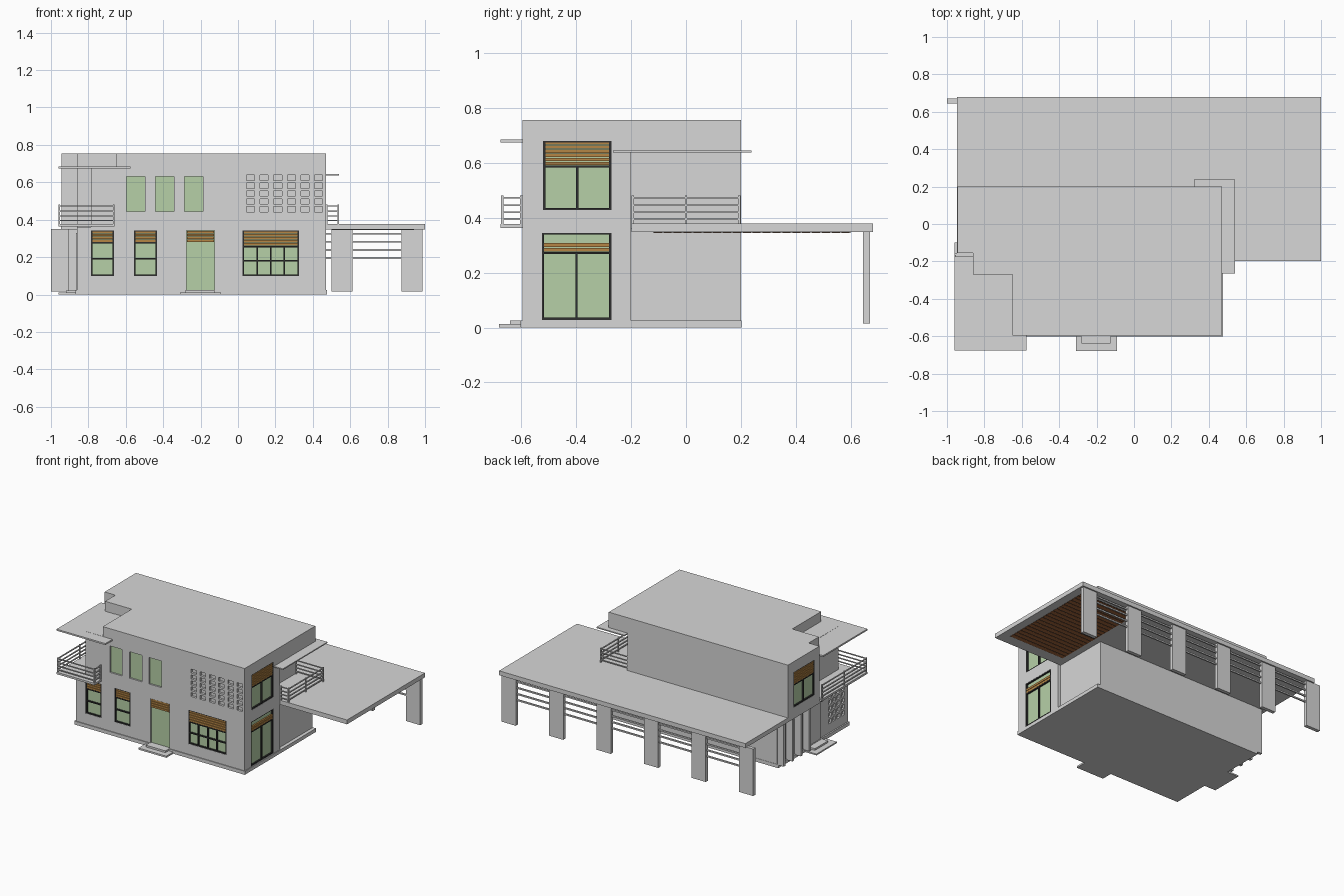
import bpy, bmesh

if "Cube" in bpy.data.objects:
    bpy.data.objects.remove(bpy.data.objects["Cube"])

def mat(name, r, g, b):
    m = bpy.data.materials.new(name)
    m.diffuse_color = (r, g, b, 1)
    m.use_nodes = True
    m.node_tree.nodes["Principled BSDF"].inputs["Base Color"].default_value = m.diffuse_color
    return m

GREY = mat("grey_plaster", .68, .68, .68)
GLASS = mat("green_glass", .47, .63, .39)
WOOD = mat("wood", .47, .24, .06)
SOFFIT = mat("red_brown_wood", .36, .13, .045)
DARK = mat("dark_frame", .03, .03, .03)

def finish(name, bm, m):
    me = bpy.data.meshes.new(name)
    bmesh.ops.recalc_face_normals(bm, faces=bm.faces)
    bm.to_mesh(me)
    bm.free()
    me.materials.append(m)
    ob = bpy.data.objects.new(name, me)
    bpy.context.collection.objects.link(ob)
    return ob

def boxes(name, m, items):
    """One object from a list of (x0,x1,y0,y1,z0,z1) boxes."""
    bm = bmesh.new()
    for x0, x1, y0, y1, z0, z1 in items:
        vs = bmesh.ops.create_cube(bm, size=1)['verts']
        bmesh.ops.scale(bm, vec=(abs(x1-x0), abs(y1-y0), abs(z1-z0)), verts=vs)
        bmesh.ops.translate(bm, vec=((x0+x1)/2, (y0+y1)/2, (z0+z1)/2), verts=vs)
    return finish(name, bm, m)

def prism(name, m, pts, z0, z1):
    bm = bmesh.new()
    f = bm.faces.new([bm.verts.new((x, y, z0)) for x, y in pts])
    top = bmesh.ops.extrude_face_region(bm, geom=[f])['geom']
    bmesh.ops.translate(bm, vec=(0, 0, z1-z0), verts=[v for v in top if isinstance(v, bmesh.types.BMVert)])
    return finish(name, bm, m)

def cut(ob, cutter):
    md = ob.modifiers.new("openings", 'BOOLEAN')
    md.object = cutter
    md.operation = 'DIFFERENCE'
    md.solver = 'EXACT'
    cutter.hide_render = True
    cutter.hide_set(True)

# Walls
FRONT, RIGHT, LEFT_UP = -.596, .47, -.945
ground = prism("ground_storey", GREY, [(-.86, -.596), (.47, -.596), (.47, -.2), (.45, -.2),
                                       (.45, .2), (-.86, .2)], .02, .36)
upper = prism("upper_storey", GREY, [(.47, -.596), (.47, -.2), (.32, -.2), (.32, .2), (-.945, .2),
                                     (-.945, -.155), (-.86, -.155), (-.86, -.27), (-.785, -.27),
                                     (-.785, -.596)], .36, .685)
band = prism("roof_band", GREY, [(.47, -.596), (.47, .2), (-.945, .2), (-.945, -.155), (-.86, -.155),
                                 (-.86, -.27), (-.65, -.27), (-.65, -.596)], .685, .755)
boxes("terrace_lintel", GREY, [(.32, .47, -.2, .2, .64, .685)])
boxes("base_plinth", GREY, [(-.87, .475, -.602, .202, 0, .025)])
boxes("front_step", GREY, [(-.31, -.09, -.68, -.59, 0, .012), (-.28, -.125, -.64, -.59, .012, .025)])
boxes("side_step", GREY, [(-.96, -.86, -.33, -.1, 0, .01), (-.92, -.86, -.29, -.14, .01, .022)])

# Flat canopies and balcony floor
boxes("left_canopy", GREY, [(-.96, -.575, -.675, -.175, .673, .684)])
boxes("right_canopy", GREY, [(.32, .54, -.265, .238, .637, .645)])
boxes("left_balcony_floor", GREY, [(-.96, -.66, -.675, -.155, .363, .377)])

# Carport: roof, wall columns, rails and wooden soffit
boxes("carport_roof", GREY, [(-.945, 1, -.199, .68, .347, .378)])
boxes("carport_columns", GREY, [(-1+.375*i, -.888+.375*i, .645, .67, .015, .35) for i in range(6)])
boxes("carport_rails", GREY, [(-.95, .93, .652, .662, z-.005, z+.005) for z in (.195, .238, .282, .325)])
boxes("soffit_panel", DARK, [(.5, .94, -.12, .6, .3462, .35)])
boxes("soffit_slats", SOFFIT, [(.5, .94, -.117+.036*i, -.088+.036*i, .345, .35) for i in range(20)])

# Railings
def railing(name, path):
    items, r = [], .004
    for (xa, ya), (xb, yb) in zip(path, path[1:]):
        for z in (.395, .42, .445, .473):
            items.append((min(xa, xb)-r, max(xa, xb)+r, min(ya, yb)-r, max(ya, yb)+r, z-.003, z+.003))
        for t in ((0, .5, 1) if abs(xb-xa)+abs(yb-ya) > .35 else (0, 1)):
            x, y = xa+(xb-xa)*t, ya+(yb-ya)*t
            items.append((x-.004, x+.004, y-.004, y+.004, .37, .48))
    boxes(name, GREY, items)

railing("left_balcony_railing", [(-.665, -.6), (-.665, -.669), (-.955, -.669), (-.955, -.17)])
railing("terrace_railing", [(.475, -.194), (.535, -.194), (.535, .194), (.325, .194)])

# Windows set in recesses: side picks the wall, a runs along it, d is depth range behind the wall face
openings = {'ground': [], 'upper': []}

def plate(side, a0, a1, z0, z1, d0, d1):
    if side == 'F':
        return (a0, a1, FRONT+d0, FRONT+d1, z0, z1)
    x, s = (RIGHT, 1) if side == 'R' else (LEFT_UP, -1)
    return (x-s*d0, x-s*d1, a0, a1, z0, z1)

def window(name, side, a0, a1, z0, z1, wood=None, cols=0, rows=1, fill=1, pitch=.016, w=.004):
    openings['ground' if z1 < .36 else 'upper'].append(plate(side, a0, a1, z0, z1, -.03, .016))
    boxes(name+"_glass", GLASS, [plate(side, a0, a1, z0, z1, .012, .018)])
    top = wood or z1
    if wood:
        n = max(4, round((z1-wood)/pitch))
        p = (z1-wood)/n
        boxes(name+"_louvers", WOOD, [plate(side, a0+.003, a1-.003, wood+p*i+.001, wood+p*(i+.88), .002, .014)
                                      for i in range(round(n*fill))])
    if cols:
        v = [a0+w+(a1-a0-2*w)*i/cols for i in range(cols+1)]
        h = [z0+w+(top-z0-2*w)*i/rows for i in range(rows+1)]
        boxes(name+"_frame", DARK,
              [plate(side, a-w, a+w, z0, z1 if i in (0, cols) else top, .001, .013) for i, a in enumerate(v)] +
              [plate(side, a0, a1, z-w, z+w, .0015, .013) for z in h + [z1-w/2]])

window("front_window_a", 'F', -.785, -.662, .1, .342, .28, 1, 2)
window("front_window_b", 'F', -.557, -.433, .1, .342, .28, 1, 2)
window("front_door", 'F', -.275, -.125, .025, .342, .28)
window("front_wide_window", 'F', .025, .325, .1, .342, .26, 4, 2)
for i, x in enumerate((-.595, -.44, -.285)):
    window("upper_front_window_%d" % i, 'F', x, x+.098, .443, .632)
window("right_lower_window", 'R', -.525, -.272, .028, .345, .275, 2, fill=.6)
window("right_upper_window", 'R', -.52, -.272, .428, .68, .59, 2)
window("left_upper_window", 'L', -.1, .14, .428, .68, .59, 2)

# Vertical fins on the left ground wall, and the doors
boxes("left_fins", GREY, [(-.91, -.855, y-.01, y+.01, .02, .355) for y in (-.1, -.005, .09, .188)])
boxes("side_door", GREY, [(-.866, -.855, -.28, -.15, .025, .33)])
boxes("balcony_door", GREY, [(-.845, -.787, -.277, -.265, .375, .645)])

# Shallow square recesses in the front and left walls, cut together with the window openings
cut(upper, boxes("upper_cutter", GREY, openings['upper'] +
                 [(.045+.073*i, .088+.073*i, -.65, -.58, .442+.042*j, .470+.042*j)
                  for i in range(6) for j in range(5)]))
cut(ground, boxes("ground_cutter", GREY, openings['ground'] +
                  [(-.9, -.845, -.56+.05*i, -.527+.05*i, .09+.045*j, .12+.045*j)
                   for i in range(4) for j in range(5)]))
